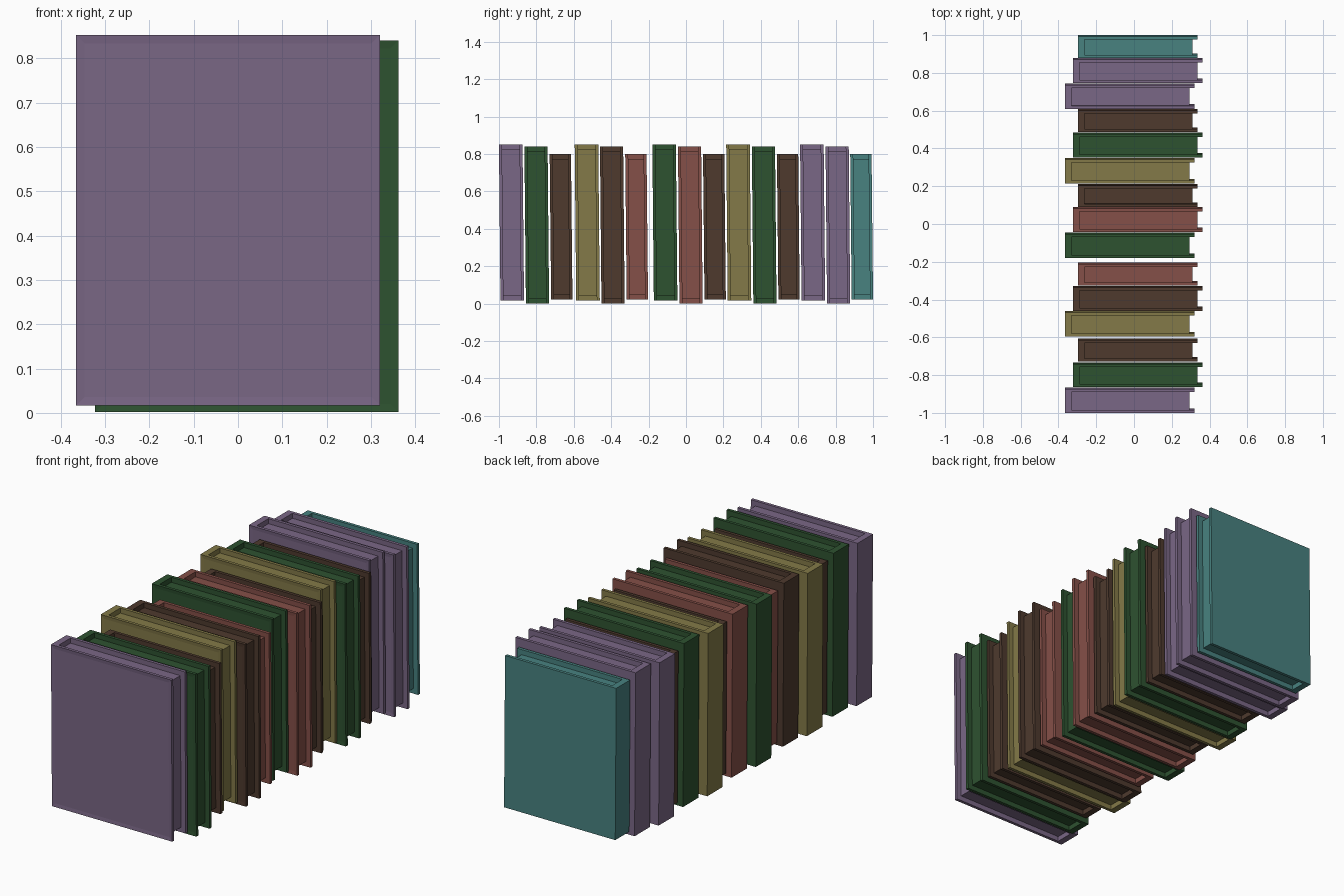
import bpy, bmesh

if "Cube" in bpy.data.objects:
    bpy.data.objects.remove(bpy.data.objects["Cube"])

COLOURS = {
    "purple": (0.195, 0.136, 0.238, 1), "green": (0.027, 0.085, 0.030, 1),
    "brown": (0.077, 0.042, 0.027, 1), "gold": (0.230, 0.195, 0.065, 1),
    "red": (0.235, 0.080, 0.065, 1), "teal": (0.065, 0.223, 0.216, 1),
}
MATS = {}
for name, col in COLOURS.items():
    MATS[name] = bpy.data.materials.new(name)
    MATS[name].diffuse_color = col

BOARD, SPINE, RECESS, LEAN = 0.016, 0.034, 0.026, 0.008

# Book sizes: x range, z range, overall y depth (including lean)
SIZES = [(-0.365, 0.320, 0.017, 0.852, 0.134),
         (-0.322, 0.362, 0.002, 0.840, 0.132),
         (-0.297, 0.336, 0.022, 0.800, 0.122)]


def prism(profile, z0, z1, lean):
    """Extrude an xy profile upward, with the top leaning slightly to -y."""
    bm = bmesh.new()
    base = bm.faces.new([bm.verts.new((x, y, z0)) for x, y in profile])
    ext = bmesh.ops.extrude_face_region(bm, geom=[base])["geom"]
    for v in ext:
        if isinstance(v, bmesh.types.BMVert):
            v.co.y -= lean
            v.co.z = z1
    bmesh.ops.recalc_face_normals(bm, faces=bm.faces)
    return bm


def finish(bm, name, mat):
    mesh = bpy.data.meshes.new(name)
    bm.to_mesh(mesh)
    bm.free()
    mesh.materials.append(mat)
    bpy.context.collection.objects.link(bpy.data.objects.new(name, mesh))


def book(i, y0, colour):
    x0, x1, z0, z1, depth = SIZES[i % 3]
    a, b = y0 + LEAN, y0 + depth          # bottom footprint in y
    xs, ya, yb = x0 + SPINE, a + BOARD, b - BOARD
    # C-shaped cover: spine and two boards, open at +x
    cover = prism([(x0, a), (x1, a), (x1, ya), (xs, ya),
                   (xs, yb), (x1, yb), (x1, b), (x0, b)], z0, z1, LEAN)
    # shallow panel line on the front board
    cover.normal_update()
    front = min(cover.faces, key=lambda f: f.calc_center_median().y
                if f.normal.y < -0.9 else 9)
    bmesh.ops.inset_region(cover, faces=[front], thickness=RECESS, depth=-0.002)
    finish(cover, f"book_cover_{i + 1}", MATS[colour])
    # recessed page block
    k = LEAN * RECESS / (z1 - z0)
    pages = prism([(xs, ya - k), (x1 - RECESS, ya - k),
                   (x1 - RECESS, yb - k), (xs, yb - k)],
                  z0 + RECESS, z1 - RECESS, LEAN - 2 * k)
    finish(pages, f"book_pages_{i + 1}", MATS[colour])


# Row of books from front to back: start in y and colour
ROW = [(-1.0, "purple"), (-0.864, "green"), (-0.729, "brown"),
       (-0.595, "gold"), (-0.460, "brown"), (-0.325, "red"),
       (-0.180, "green"), (-0.043, "red"), (0.091, "brown"),
       (0.215, "gold"), (0.352, "green"), (0.486, "brown"),
       (0.610, "purple"), (0.746, "purple"), (0.878, "teal")]
for i, (y, c) in enumerate(ROW):
    book(i, y, c)

for m in bpy.data.materials:
    if m.users and not m.is_grease_pencil:
        m.use_nodes = True
        m.node_tree.nodes["Principled BSDF"].inputs["Base Color"].default_value = m.diffuse_color
